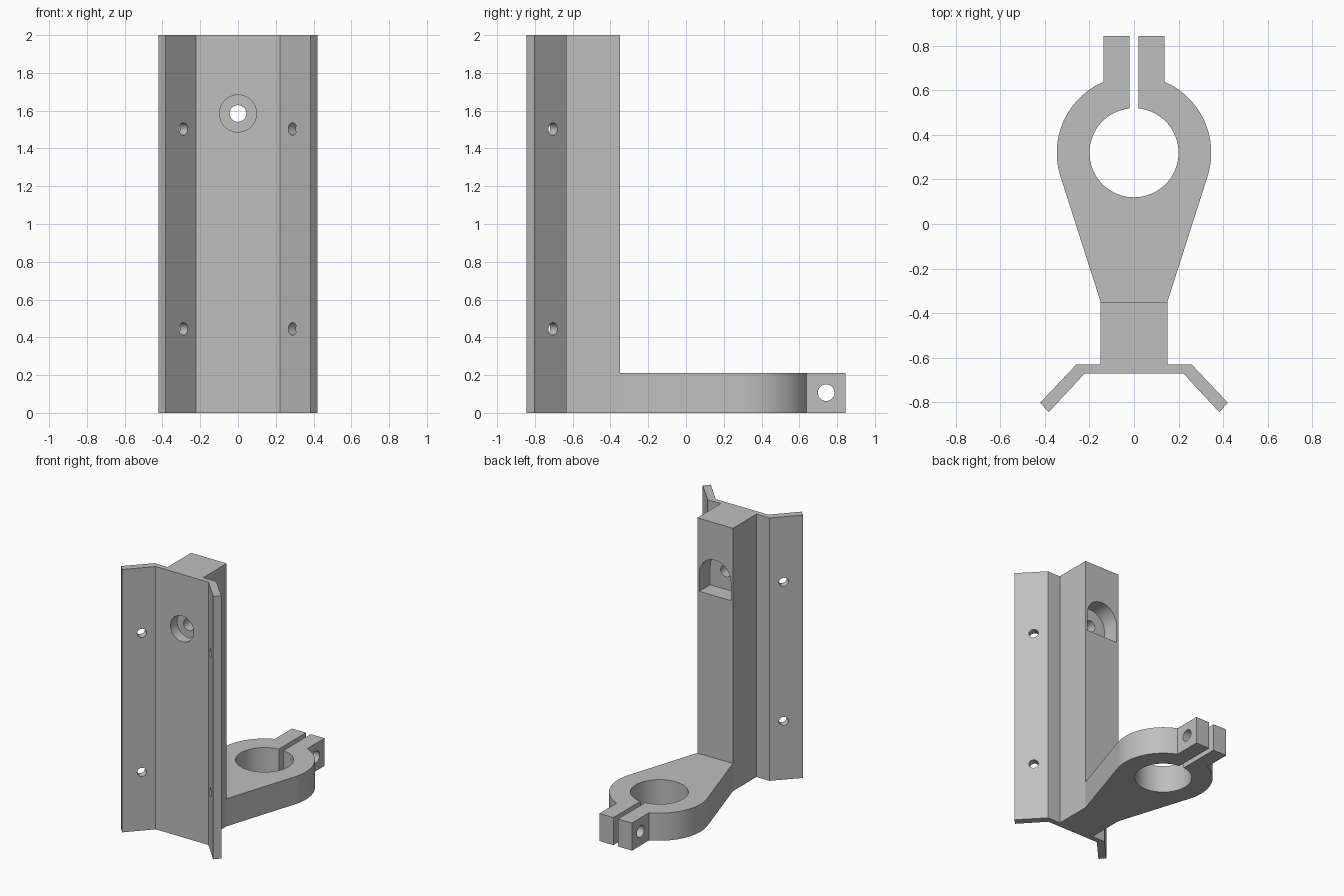
import bpy
import bmesh
from math import acos, atan2, cos, hypot, pi, radians, sin
from mathutils import Matrix, Vector

if "Cube" in bpy.data.objects:
    bpy.data.objects.remove(bpy.data.objects["Cube"])

grey = bpy.data.materials.new("plain_grey")
grey.use_nodes = True
colour = (0.52, 0.52, 0.52, 1)
grey.diffuse_color = colour
grey.node_tree.nodes["Principled BSDF"].inputs["Base Color"].default_value = colour


def arc(cx, cy, r, start, end, steps):
    angles = [start + (end - start) * i / steps for i in range(steps + 1)]
    return [(cx + r * cos(a), cy + r * sin(a)) for a in angles]


def mirrored(half):
    """Close a right-hand outline with its left-hand copy."""
    left = [(-x, y) for x, y in reversed(half) if abs(x) > 1e-5]
    return half + left


def prism(name, outline, height, origin=(0, 0, 0), axis=(0, 0, 1)):
    """Extrude a flat outline along an axis from an origin."""
    bm = bmesh.new()
    face = bm.faces.new([bm.verts.new((x, y, 0)) for x, y in outline])
    top = bmesh.ops.extrude_face_region(bm, geom=[face])["geom"]
    verts = [v for v in top if isinstance(v, bmesh.types.BMVert)]
    bmesh.ops.translate(bm, verts=verts, vec=(0, 0, height))
    bmesh.ops.recalc_face_normals(bm, faces=bm.faces)
    z = Vector(axis).normalized()
    # keep the outline's second direction pointing up when lying on its side
    up = Vector((0, 1, 0)) if abs(z.z) > 0.9 else Vector((0, 0, 1))
    x = up.cross(z)
    rotation = Matrix((x, up, z)).transposed().to_4x4()
    bm.transform(Matrix.Translation(origin) @ rotation)
    mesh = bpy.data.meshes.new(name)
    bm.to_mesh(mesh)
    bm.free()
    obj = bpy.data.objects.new(name, mesh)
    bpy.context.collection.objects.link(obj)
    mesh.materials.append(grey)
    return obj


def combine(target, other, operation):
    other.hide_render = True
    mod = target.modifiers.new(other.name, "BOOLEAN")
    mod.operation = operation
    mod.solver = "EXACT"
    mod.object = other
    bpy.context.view_layer.objects.active = target
    bpy.ops.object.modifier_apply(modifier=mod.name)
    bpy.data.objects.remove(other)


def drill(target, name, r, depth, origin, axis):
    circle = arc(0, 0, r, 0, 2 * pi, 48)[:-1]
    combine(target, prism(name, circle, depth, origin, axis), "DIFFERENCE")


# Upright column with an angled mounting plate on its front
bracket = prism("clamp_bracket", mirrored([
    (0.222, -0.672), (0.383, -0.845), (0.422, -0.803),
    (0.26, -0.632), (0.15, -0.632), (0.15, -0.35)]), 2)

# Horizontal arm ending in a split clamp ring with two ears
ring_y, outer, inner, ear, slit = 0.32, 0.347, 0.2, 0.137, 0.02
root = (0.15, -0.35)
dx, dy = root[0], root[1] - ring_y
tangent = atan2(dy, dx) + acos(outer / hypot(dx, dy))
half = [(0.1, -0.5), root]
half += arc(0, ring_y, outer, tangent, acos(ear / outer), 24)
half += [(ear, 0.845), (slit, 0.845)]
half += arc(0, ring_y, inner, acos(slit / inner), -pi / 2, 40)
arm = prism("clamp_arm", mirrored(half), 0.21)
combine(bracket, arm, "UNION")

# Clamp bolt hole through both ears
drill(bracket, "ear_hole", 0.044, 0.6, (-0.3, 0.742, 0.107), (1, 0, 0))

# Column bolt hole, round front recess and arched rear pocket
bolt_z = 1.585
drill(bracket, "bolt_hole", 0.044, 1, (0, -0.9, bolt_z), (0, 1, 0))
drill(bracket, "front_recess", 0.098, 0.13, (0, -0.722, bolt_z), (0, 1, 0))
arch = arc(0, 0, 0.132, 0, pi, 32) + [(-0.132, -0.14), (0.132, -0.14)]
pocket = prism("rear_pocket", arch, 0.2, (0, -0.48, bolt_z), (0, 1, 0))
combine(bracket, pocket, "DIFFERENCE")

# Screw holes square to each angled wing
for side in (-1, 1):
    for z in (0.445, 1.503):
        normal = Vector((side * 0.73, 0.69, 0)).normalized()
        start = Vector((side * 0.308, -0.725, z)) - normal * 0.08
        drill(bracket, "wing_hole", 0.033, 0.16, start, normal)

bpy.ops.object.select_all(action="DESELECT")
bracket.select_set(True)
bpy.context.view_layer.objects.active = bracket
bpy.ops.object.shade_smooth_by_angle(angle=radians(15))
